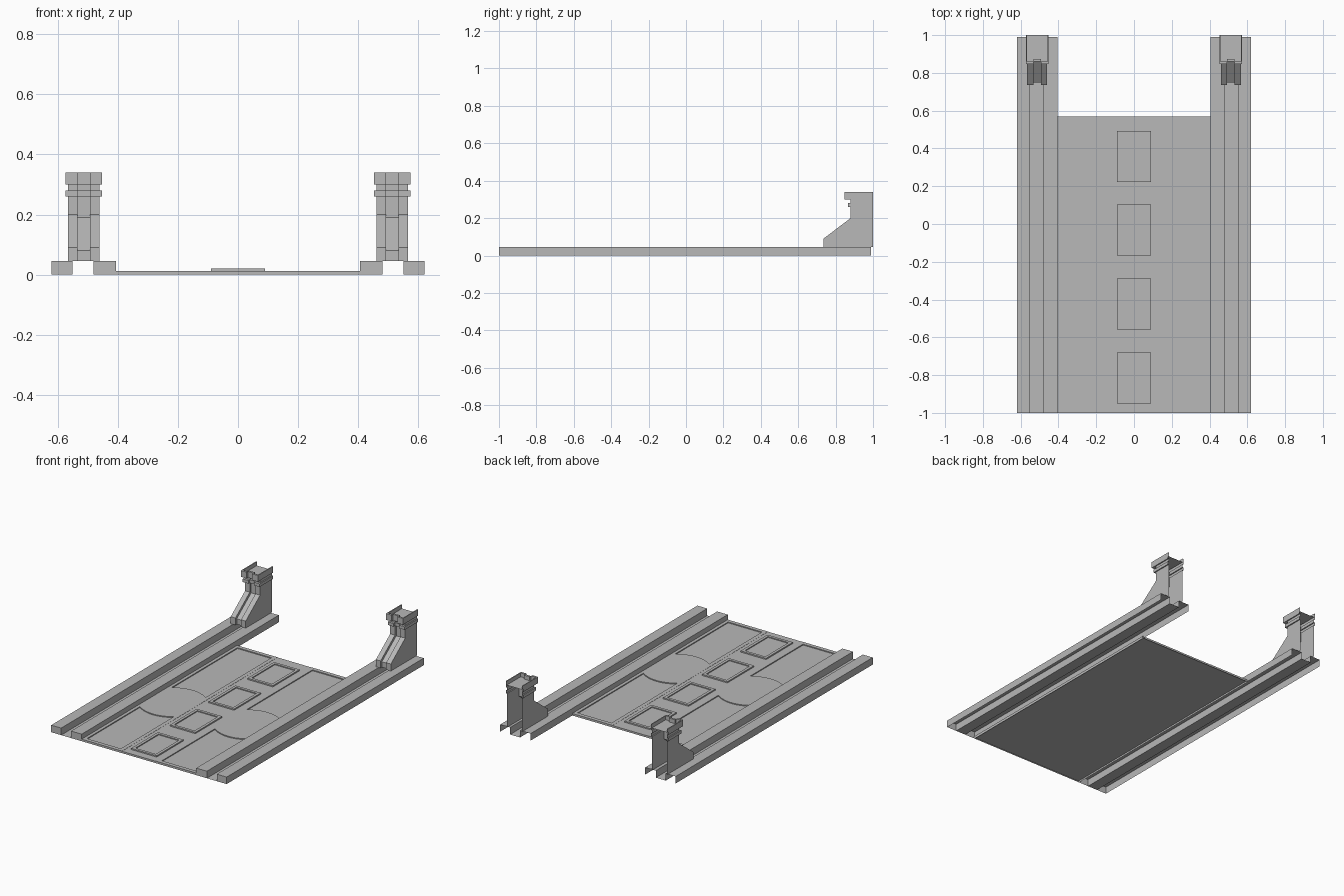
import bpy
import bmesh
from math import acos, asin, cos, sin, pi

old = bpy.data.objects.get("Cube")
if old:
    bpy.data.objects.remove(old)

grey = bpy.data.materials.new("stone_grey")
grey.use_nodes = True
grey.diffuse_color = (0.48, 0.48, 0.48, 1)
grey.node_tree.nodes["Principled BSDF"].inputs["Base Color"].default_value = grey.diffuse_color


def finish(bm, name):
    bmesh.ops.remove_doubles(bm, verts=bm.verts, dist=0.0001)
    bmesh.ops.recalc_face_normals(bm, faces=bm.faces)
    mesh = bpy.data.meshes.new(name)
    bm.to_mesh(mesh)
    bm.free()
    mesh.materials.append(grey)
    obj = bpy.data.objects.new(name, mesh)
    bpy.context.collection.objects.link(obj)
    return obj


def prism(bm, outline, z0, z1):
    """Add an upright prism without its hidden bottom."""
    low = [bm.verts.new((x, y, z0)) for x, y in outline]
    high = [bm.verts.new((x, y, z1)) for x, y in outline]
    bm.faces.new(high)
    for i in range(len(low)):
        j = (i + 1) % len(low)
        bm.faces.new((low[i], low[j], high[j], high[i]))


def block(bm, x0, x1, y0, y1, z0, z1):
    prism(bm, [(x0, y0), (x1, y0), (x1, y1), (x0, y1)], z0, z1)


def ring(bm, x0, x1, y0, y1, rim, z0, z1):
    """Add a rectangular raised border."""
    block(bm, x0, x0 + rim, y0, y1, z0, z1)
    block(bm, x1 - rim, x1, y0, y1, z0, z1)
    block(bm, x0 + rim, x1 - rim, y0, y0 + rim, z0, z1)
    block(bm, x0 + rim, x1 - rim, y1 - rim, y1, z0, z1)


FRONT, DECK_BACK, RAIL_BACK = -1.0, 0.57, 0.99
SUNK, TOP = 0.007, 0.013

# Deck sheet and its raised centre strip
bm = bmesh.new()
block(bm, -0.41, 0.41, FRONT, DECK_BACK, 0, SUNK)
finish(bm, "deck")
bm = bmesh.new()
block(bm, -0.12, 0.12, FRONT, DECK_BACK, SUNK, 0.012)
finish(bm, "centre_strip")

# Row of framed plates down the middle
for i in range(4):
    y = -0.815 + 0.391 * i
    bm = bmesh.new()
    ring(bm, -0.09, 0.09, y - 0.135, y + 0.135, 0.018, 0.012, 0.02)
    block(bm, -0.072, 0.072, y - 0.117, y + 0.117, 0.012, 0.014)
    finish(bm, f"centre_plate_{i + 1}")


def side_panel(side, label):
    # Border around the sunken panel
    bm = bmesh.new()
    x0, x1 = sorted((side * 0.12, side * 0.41))
    ring(bm, x0, x1, FRONT, DECK_BACK, 0.025, SUNK, TOP)
    finish(bm, label + "_panel_border")
    # Round boss, trimmed flat where it meets the border
    bm = bmesh.new()
    r, half, steps = 0.2, 0.12, 12
    a0 = acos(half / r)
    arc = [a0 + (pi - 2 * a0) * i / steps for i in range(steps + 1)]
    arc += [a + pi for a in arc]
    prism(bm, [(side * 0.265 + r * cos(a), -0.28 + r * sin(a)) for a in arc], SUNK, TOP)
    finish(bm, label + "_panel_boss")


def rail(side, label):
    # Double-ridged open channel with closed front ends
    bm = bmesh.new()
    h = 0.045
    section = [(0.405, 0), (0.405, h), (0.48, h), (0.48, 0),
               (0.55, 0), (0.55, h), (0.62, h), (0.62, 0)]
    front = [bm.verts.new((side * x, FRONT, z)) for x, z in section]
    back = [bm.verts.new((side * x, RAIL_BACK, z)) for x, z in section]
    for i in range(len(section) - 1):
        bm.faces.new((front[i], front[i + 1], back[i + 1], back[i]))
    bm.faces.new(front[:4])
    bm.faces.new(front[4:])
    finish(bm, label + "_rail")


def post(side, label):
    # Grooved shell open at the back: half width, front y, height, groove drop
    levels = [(0.053, 0.735, 0.045, 0), (0.053, 0.735, 0.09, 0.01),
              (0.053, 0.88, 0.20, 0.01), (0.053, 0.88, 0.26, 0),
              (0.06, 0.865, 0.26, 0), (0.06, 0.865, 0.28, 0),
              (0.053, 0.88, 0.28, 0), (0.053, 0.88, 0.30, 0),
              (0.06, 0.847, 0.30, 0), (0.06, 0.847, 0.34, 0),
              (0.054, 0.86, 0.34, 0), (0.054, 0.86, 0.315, 0)]
    bm = bmesh.new()
    rows = []
    for w, f, z, drop in levels:
        g = f + 0.014
        plan = [(-w, 1, z), (-w, f, z), (-0.02, f, z), (-0.02, g, z - drop),
                (0.02, g, z - drop), (0.02, f, z), (w, f, z), (w, 1, z)]
        rows.append([bm.verts.new((side * 0.513 + x, y, zz)) for x, y, zz in plan])
    for a, b in zip(rows, rows[1:]):
        for i in range(len(a) - 1):
            bm.faces.new((a[i], a[i + 1], b[i + 1], b[i]))
    bm.faces.new(rows[-1])
    finish(bm, label + "_post")


for side, label in ((1, "left"), (-1, "right")):
    side_panel(side, label)
    rail(side, label)
    post(side, label)
